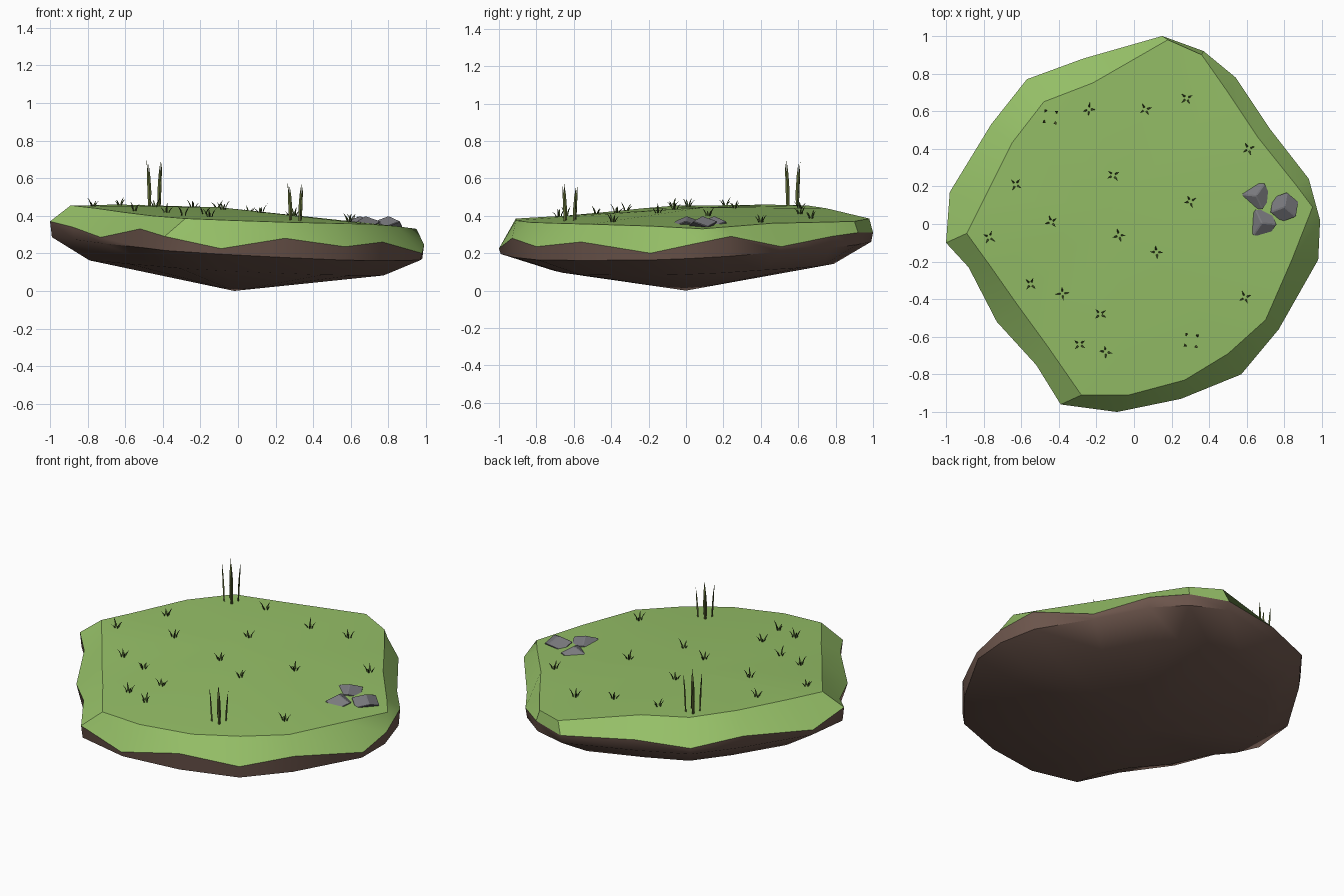
import bpy, bmesh, math, random
from mathutils import Vector, Matrix
from mathutils.bvhtree import BVHTree

random.seed(4)
default_cube = bpy.data.objects.get("Cube")
if default_cube:
    bpy.data.objects.remove(default_cube, do_unlink=True)


def make_material(name, colour):
    material = bpy.data.materials.new(name)
    material.use_nodes = True
    material.diffuse_color = (*colour, 1)
    shader = material.node_tree.nodes["Principled BSDF"]
    shader.inputs["Base Color"].default_value = (*colour, 1)
    shader.inputs["Roughness"].default_value = 0.9
    return material


GRASS = make_material("meadow green", (0.30, 0.52, 0.135))
DIRT = make_material("earth brown", (0.155, 0.094, 0.074))
STONE = make_material("stone grey", (0.19, 0.19, 0.205))
REED = make_material("olive reed", (0.11, 0.14, 0.035))
TUFT = make_material("dark green", (0.065, 0.105, 0.025))


def finish(bm, name, material, smooth_angle=None):
    """Turn the working mesh into a named, shaded object."""
    bmesh.ops.recalc_face_normals(bm, faces=bm.faces)
    mesh = bpy.data.meshes.new(name)
    bm.to_mesh(mesh)
    bm.free()
    mesh.materials.append(material)
    obj = bpy.data.objects.new(name, mesh)
    bpy.context.collection.objects.link(obj)
    if smooth_angle:
        bpy.ops.object.select_all(action="DESELECT")
        obj.select_set(True)
        bpy.context.view_layer.objects.active = obj
        bpy.ops.object.shade_smooth_by_angle(angle=math.radians(smooth_angle))
    return obj


def add_ring(bm, points):
    return [bm.verts.new(p) for p in points]


def bridge(bm, lower, upper):
    count = len(lower)
    for i in range(count):
        j = (i + 1) % count
        bm.faces.new((lower[i], lower[j], upper[j], upper[i]))


def fan(bm, ring, centre):
    tip = bm.verts.new(centre)
    for i, vert in enumerate(ring):
        bm.faces.new((vert, ring[(i + 1) % len(ring)], tip))


# Outline of the meadow's flat top, clockwise from the left-hand corner
TOP = [(-.89, -.05, .455), (-.80, .13, .455), (-.65, .43, .46), (-.48, .65, .455),
       (-.22, .75, .44), (.18, .98, .385), (.36, .90, .37), (.50, .70, .365),
       (.66, .46, .36), (.86, .21, .34), (.95, .09, .33), (.84, -.19, .345),
       (.70, -.51, .355), (.50, -.69, .36), (.27, -.83, .365), (-.03, -.91, .375),
       (-.28, -.91, .385), (-.46, -.65, .40), (-.62, -.43, .42), (-.76, -.23, .44)]

# Wavy lower edge of the turf, in the same order
RIM = [(-1, -.10, .37), (-.98, .17, .33), (-.76, .53, .37), (-.57, .77, .335),
       (-.27, .88, .35), (.15, 1, .31), (.37, .92, .31), (.54, .78, .29),
       (.72, .51, .235), (.93, .24, .29), (.99, .02, .245), (.98, -.19, .20),
       (.77, -.56, .26), (.57, -.80, .235), (.25, -.93, .28), (-.09, -1, .225),
       (-.39, -.96, .29), (-.52, -.75, .33), (-.73, -.52, .285), (-.88, -.23, .34)]

# Turf: gently domed top with sloping sides
bm = bmesh.new()
top_ring = add_ring(bm, TOP)
bridge(bm, add_ring(bm, RIM), top_ring)
fan(bm, top_ring, (-.1, .1, .445))
ground = BVHTree.FromBMesh(bm)
finish(bm, "turf", GRASS, 32)


# Earth: a bulging shoulder tapering to a shallow point
def shoulder(x, y, z):
    return x * .99, y * .99, min(z - .02, .23 - .06 * x + .04 * y)


def underside(x, y, z):
    x, y = x * .79, y * (.79 if y > 0 else .71)
    return x, y, .125 - .05 * x + .03 * y


bm = bmesh.new()
rings = [add_ring(bm, points) for points in (
    RIM, [shoulder(*p) for p in RIM], [underside(*p) for p in RIM])]
for upper, lower in zip(rings, rings[1:]):
    bridge(bm, lower, upper)
fan(bm, rings[-1], (-.02, 0, 0))
finish(bm, "earth_base", DIRT, 50)


def ground_height(x, y):
    return ground.ray_cast(Vector((x, y, 2)), Vector((0, 0, -1)))[0].z


# Rocks: squashed blocks standing on a corner
corner_up = Vector((1, 1, 1)).rotation_difference(Vector((0, 0, 1))).to_matrix().to_4x4()
for i, (x, y, turn) in enumerate([(.65, .15, 10), (.80, .09, 35), (.68, .005, 70)]):
    bm = bmesh.new()
    bmesh.ops.create_cube(bm, size=.102, matrix=corner_up)
    bmesh.ops.bevel(bm, geom=bm.edges[:], offset=.006, segments=1, affect="EDGES")
    place = (Matrix.Translation((x, y, .355)) @ Matrix.Rotation(math.radians(turn), 4, "Z")
             @ Matrix.Diagonal((1, 1, .5, 1)))
    bmesh.ops.transform(bm, matrix=place, verts=bm.verts)
    finish(bm, f"rock_{i + 1}", STONE)


def add_blade(bm, base, angle, height, width, reach):
    """A three-sided blade that curves outward and tapers to a tip."""
    out = Vector((math.cos(angle), math.sin(angle), 0))
    side = Vector((-out.y, out.x, 0))
    previous = None
    for t, taper in ((0, .7), (.35, 1), (.7, .7)):
        centre = base + out * reach * t * t + Vector((0, 0, height * t))
        ring = add_ring(bm, (centre + side * width * taper, centre - side * width * taper,
                             centre + out * width * taper))
        if previous:
            bridge(bm, previous, ring)
        previous = ring
    fan(bm, previous, base + out * reach + Vector((0, 0, height)))


# Tall reeds: four upright blades in each clump
for i, (x, y, height) in enumerate([(-.445, .57, .26), (.305, -.62, .205)]):
    bm = bmesh.new()
    for k in range(4):
        angle = math.radians(38 + 90 * k)
        px, py = x + .036 * math.cos(angle), y + .036 * math.sin(angle)
        base = Vector((px, py, ground_height(px, py) - .01))
        add_blade(bm, base, angle, height * random.uniform(.93, 1.03), .009, .016)
    finish(bm, f"tall_reeds_{i + 1}", REED)

# Small tufts scattered over the meadow
TUFTS = [(-.24, .61), (.06, .61), (.28, .67), (.61, .40), (-.63, .21), (-.11, .26),
         (.30, .12), (-.44, .01), (-.08, -.06), (-.77, -.07), (.12, -.15), (-.55, -.32),
         (-.38, -.37), (-.18, -.48), (-.29, -.64), (-.15, -.68), (.59, -.39)]
for i, (x, y) in enumerate(TUFTS):
    bm = bmesh.new()
    start = random.uniform(0, math.tau)
    base = Vector((x, y, ground_height(x, y) - .005))
    for k in range(4):
        angle = start + k * math.tau / 4 + random.uniform(-.3, .3)
        offset = Vector((math.cos(angle), math.sin(angle), 0)) * .01
        add_blade(bm, base + offset, angle, random.uniform(.03, .055), .005, .027)
    finish(bm, f"grass_tuft_{i + 1}", TUFT)
